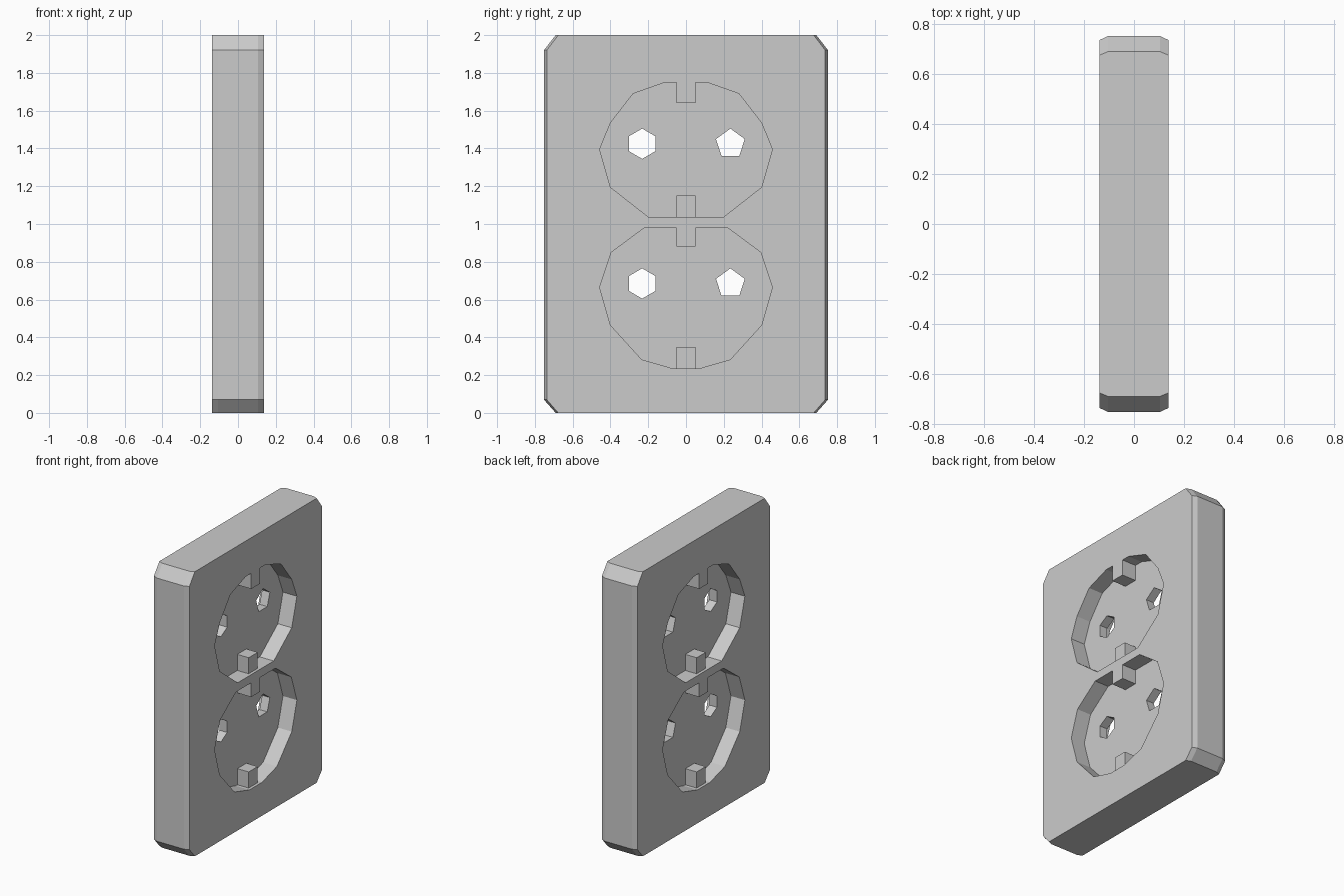
import bpy, bmesh, math

if "Cube" in bpy.data.objects:
    bpy.data.objects.remove(bpy.data.objects["Cube"])

FACE = 0.138      # half thickness of the plate
FLOOR = 0.03      # half thickness of the web between the recesses
TAB = 0.05        # half width of the contact tabs

grey = bpy.data.materials.new("light grey plastic")
grey.use_nodes = True
colour = (0.6, 0.6, 0.6, 1)
grey.diffuse_color = colour
grey.node_tree.nodes["Principled BSDF"].inputs["Base Color"].default_value = colour


def loft(name, rings):
    """Skin a list of (x, [(y, z), ...]) rings into a closed solid."""
    bm = bmesh.new()
    loops = [[bm.verts.new((x, y, z)) for y, z in pts] for x, pts in rings]
    n = len(loops[0])
    for a, b in zip(loops, loops[1:]):
        for i in range(n):
            j = (i + 1) % n
            bm.faces.new((a[i], a[j], b[j], b[i]))
    bm.faces.new(loops[0])
    bm.faces.new(loops[-1])
    bmesh.ops.recalc_face_normals(bm, faces=bm.faces)
    mesh = bpy.data.meshes.new(name)
    bm.to_mesh(mesh)
    bm.free()
    mesh.materials.append(grey)
    obj = bpy.data.objects.new(name, mesh)
    bpy.context.collection.objects.link(obj)
    return obj


def prism(name, pts, x0, x1):
    return loft(name, [(x0, pts), (x1, pts)])


def mirrored(half):
    """Complete a right-hand half outline, listed top to bottom."""
    return half + [(-y, z) for y, z in reversed(half)]


def polygon(cy, cz, r, sides):
    return [(cy + r * math.sin(math.tau * i / sides),
             cz + r * math.cos(math.tau * i / sides)) for i in range(sides)]


# Plate with clipped corners and narrow bevels on its upright edges
outline = mirrored([(0.69, 2.0), (0.752, 1.92), (0.752, 0.07), (0.69, 0.0)])
inner = [(y * 0.98, z) for y, z in outline]
plate = loft("socket_plate", [(-FACE, inner), (-0.105, outline),
                              (0.105, outline), (FACE, inner)])

# Recess outlines; the notch at the top leaves a tab flush with the plate
upper = [(TAB, 1.64), (TAB, 1.75), (0.11, 1.75), (0.28, 1.69), (0.40, 1.535),
         (0.457, 1.395), (0.40, 1.195), (0.20, 1.038)]
lower = [(TAB, 0.88), (TAB, 0.98), (0.22, 0.98), (0.395, 0.85), (0.457, 0.665),
         (0.40, 0.465), (0.235, 0.283), (0.07, 0.235)]

cutters = []
for label, half, hole_z in (("upper", upper, 1.425), ("lower", lower, 0.685)):
    base = half[-1][1]
    tab = mirrored([(TAB, base + 0.113), (TAB, base - 0.01)])
    for side, s in (("left", 1), ("right", -1)):
        cutters.append(prism(f"{label}_{side}_recess_cutter", mirrored(half),
                             s * FLOOR, s * 0.3))
        # Lower contact tab standing on the recess floor
        prism(f"{label}_{side}_lower_tab", tab, s * (FLOOR - 0.01), s * 0.118)
    # Pin holes through the web
    for y, sides in ((-0.232, 6), (0.235, 5)):
        cutters.append(prism(f"{label}_pin_hole_cutter",
                             polygon(y, hole_z, 0.08, sides), -0.2, 0.2))

# Cut the plate, then discard the cutters
for cutter in cutters:
    cutter.hide_render = True
    mod = plate.modifiers.new(cutter.name, "BOOLEAN")
    mod.operation = "DIFFERENCE"
    mod.solver = "EXACT"
    mod.object = cutter
bpy.context.view_layer.update()
graph = bpy.context.evaluated_depsgraph_get()
cut_mesh = bpy.data.meshes.new_from_object(plate.evaluated_get(graph))
plate.modifiers.clear()
plate.data = cut_mesh
for cutter in cutters:
    bpy.data.objects.remove(cutter)
